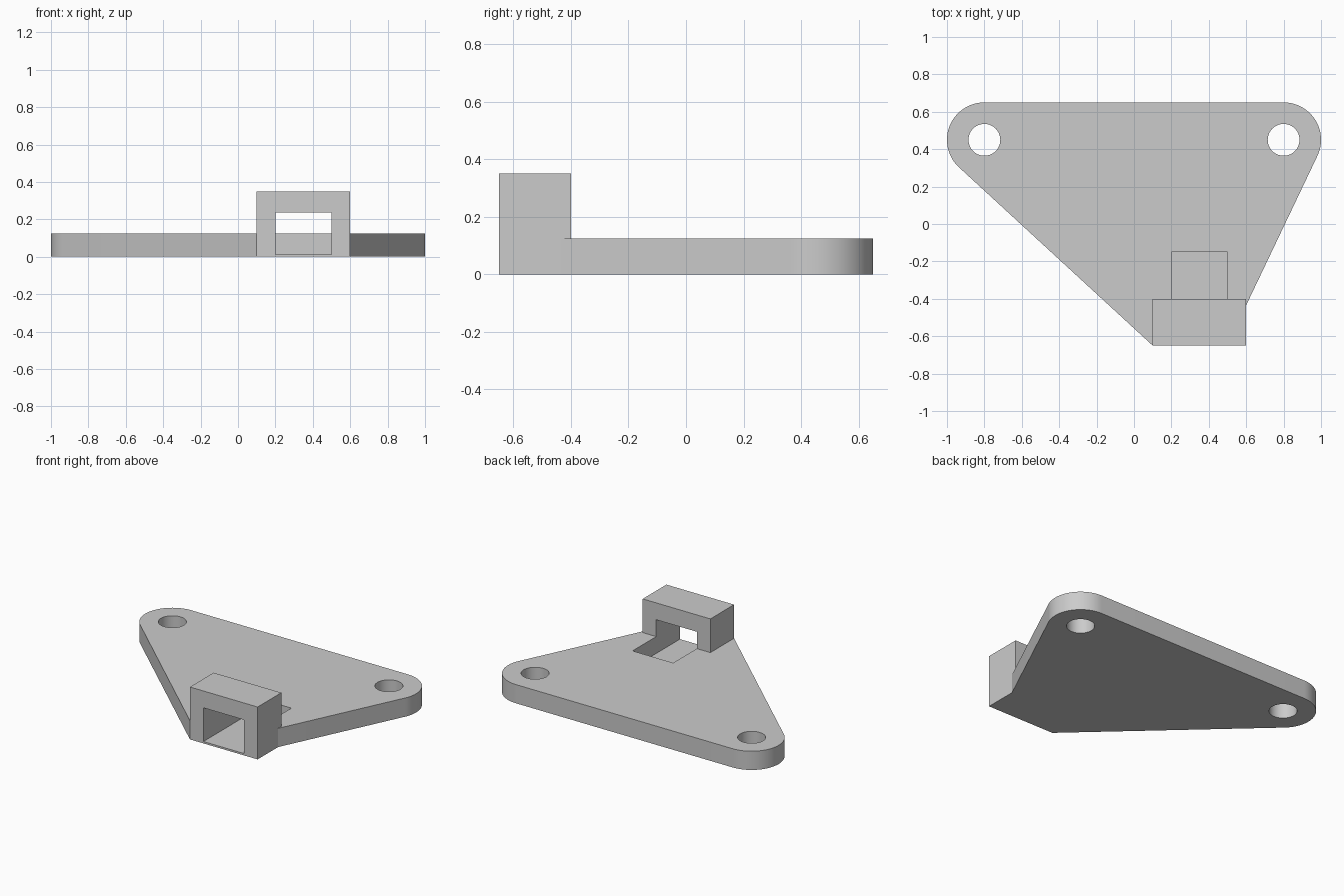
import bpy
import bmesh
from math import acos, atan2, cos, sin, pi, radians
from mathutils import Vector

if "Cube" in bpy.data.objects:
    bpy.data.objects.remove(bpy.data.objects["Cube"])

PLATE_TOP, FLOOR = 0.125, 0.0125
FRONT, BLOCK_BACK, SLOT_BACK = -0.65, -0.4, -0.15
EAR_X, EAR_Y, EAR_R, HOLE_R = 0.8, 0.45, 0.2, 0.085

grey = bpy.data.materials.new("light grey")
grey.use_nodes = True
colour = (0.6, 0.6, 0.6, 1)
grey.diffuse_color = colour
grey.node_tree.nodes["Principled BSDF"].inputs["Base Color"].default_value = colour


def prism(name, base, offset):
    """Extrude a closed loop of 3D points along an offset."""
    bm = bmesh.new()
    face = bm.faces.new([bm.verts.new(p) for p in base])
    new = bmesh.ops.extrude_face_region(bm, geom=[face], use_keep_orig=True)["geom"]
    moved = [v for v in new if isinstance(v, bmesh.types.BMVert)]
    bmesh.ops.translate(bm, verts=moved, vec=offset)
    bmesh.ops.recalc_face_normals(bm, faces=bm.faces)
    mesh = bpy.data.meshes.new(name)
    bm.to_mesh(mesh)
    bm.free()
    obj = bpy.data.objects.new(name, mesh)
    bpy.context.collection.objects.link(obj)
    mesh.materials.append(grey)
    return obj


def arc(x, y, z, r, start, end, steps):
    return [(x + r * cos(a), y + r * sin(a), z)
            for a in (start + (end - start) * i / steps for i in range(steps + 1))]


def tangent_angle(x, corner, side):
    """Angle on an ear circle where the line to a corner touches it."""
    d = Vector(corner) - Vector((x, EAR_Y))
    return atan2(d.y, d.x) + side * acos(EAR_R / d.length)


def cut(target, cutter):
    mod = target.modifiers.new("cut", "BOOLEAN")
    mod.operation, mod.solver, mod.object = "DIFFERENCE", "EXACT", cutter
    bpy.context.view_layer.objects.active = target
    bpy.ops.object.modifier_apply(modifier=mod.name)
    bpy.data.objects.remove(cutter)


# Mounting plate: two rounded ears tapering to the block's footprint
right_angle = tangent_angle(EAR_X, (0.5, FRONT), 1)
left_angle = tangent_angle(-EAR_X, (0.1, FRONT), -1)
outline = [(0.1, FRONT, 0), (0.6, FRONT, 0), (0.6, -0.434, 0)]
outline += arc(EAR_X, EAR_Y, 0, EAR_R, right_angle, pi / 2, 28)
outline += arc(-EAR_X, EAR_Y, 0, EAR_R, pi / 2, left_angle % (2 * pi), 28)
plate = prism("mounting_plate", outline, (0, 0, PLATE_TOP))

# Screw holes
for side in (-1, 1):
    ring = arc(side * EAR_X, EAR_Y, -0.1, HOLE_R, 0, 2 * pi, 48)[:-1]
    cut(plate, prism("hole_cutter", ring, (0, 0, 0.5)))

# Slot floor sunk into the plate
slot = [(0.2, -0.7, FLOOR), (0.5, -0.7, FLOOR), (0.5, SLOT_BACK, FLOOR), (0.2, SLOT_BACK, FLOOR)]
cut(plate, prism("slot_cutter", slot, (0, 0, 0.3)))

# Arched block bridging the slot
profile = [(0.1, PLATE_TOP), (0.2, PLATE_TOP), (0.2, 0.2375), (0.5, 0.2375),
           (0.5, PLATE_TOP), (0.6, PLATE_TOP), (0.6, 0.35), (0.1, 0.35)]
prism("slot_block", [(x, FRONT, z) for x, z in profile], (0, BLOCK_BACK - FRONT, 0))

# Smooth the rounded ears and holes
bpy.ops.object.select_all(action="DESELECT")
plate.select_set(True)
bpy.context.view_layer.objects.active = plate
bpy.ops.object.shade_smooth_by_angle(angle=radians(25))
